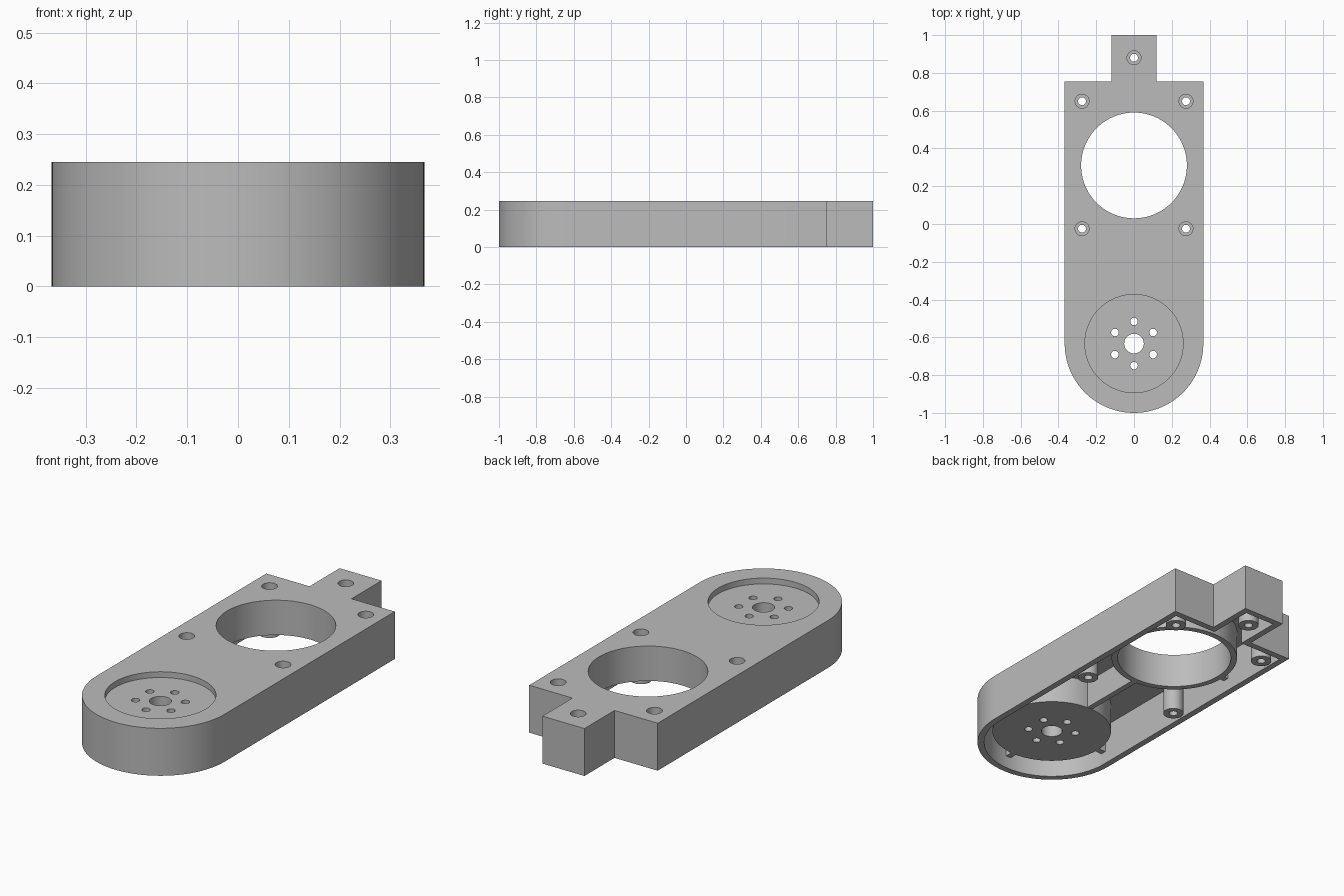
import bpy, bmesh, math

cube = bpy.data.objects.get("Cube")
if cube:
    bpy.data.objects.remove(cube, do_unlink=True)

grey = bpy.data.materials.new("plain_grey")
grey.use_nodes = True
grey.diffuse_color = (0.5, 0.5, 0.5, 1)
grey.node_tree.nodes["Principled BSDF"].inputs["Base Color"].default_value = (0.5, 0.5, 0.5, 1)

HEIGHT, WALL, CEILING, LIFT = 0.245, 0.033, 0.212, 0.065
DISC_Y, RING_Y = -0.633, 0.31
HALF, SHOULDER, TAB = 0.367, 0.755, 0.12


def prism(name, points, z0, z1):
    """Extrude a closed plan outline between two heights."""
    bm = bmesh.new()
    face = bm.faces.new([bm.verts.new((x, y, z0)) for x, y in points])
    top = bmesh.ops.extrude_face_region(bm, geom=[face])
    verts = [g for g in top["geom"] if isinstance(g, bmesh.types.BMVert)]
    bmesh.ops.translate(bm, verts=verts, vec=(0, 0, z1 - z0))
    bmesh.ops.recalc_face_normals(bm, faces=bm.faces)
    mesh = bpy.data.meshes.new(name)
    bm.to_mesh(mesh)
    bm.free()
    obj = bpy.data.objects.new(name, mesh)
    bpy.context.collection.objects.link(obj)
    return obj


def cylinder(name, x, y, r, z0, z1, n=48):
    turn = [2 * math.pi * i / n for i in range(n)]
    return prism(name, [(x + r * math.cos(a), y + r * math.sin(a)) for a in turn], z0, z1)


def box(name, x0, x1, y0, y1, z0, z1):
    return prism(name, [(x0, y0), (x1, y0), (x1, y1), (x0, y1)], z0, z1)


def outline(inset):
    """Rounded arm with a square tab at the back."""
    r, t, s = HALF - inset, TAB - inset, SHOULDER - inset
    arc = [math.pi + math.pi * i / 64 for i in range(65)]
    pts = [(r * math.cos(a), DISC_Y + r * math.sin(a)) for a in arc]
    return pts + [(r, s), (t, s), (t, 1 - inset), (-t, 1 - inset), (-t, s), (-r, s)]


def combine(target, tool, operation):
    mod = target.modifiers.new("combine", "BOOLEAN")
    mod.object, mod.operation, mod.solver = tool, operation, "EXACT"
    graph = bpy.context.evaluated_depsgraph_get()
    mesh = bpy.data.meshes.new_from_object(target.evaluated_get(graph))
    target.modifiers.clear()
    target.data = mesh
    bpy.data.objects.remove(tool, do_unlink=True)


# Hollow shell, open underneath
body = prism("arm_housing", outline(0), 0, HEIGHT)
combine(body, prism("cavity", outline(WALL), -0.1, CEILING), "DIFFERENCE")

# Stiffening ribs, disc boss, bearing ring and screw posts
inside = CEILING + 0.015
posts = [(sx * 0.275, y) for sx in (-1, 1) for y in (-0.025, 0.65)] + [(0, 0.88)]
added = [
    box("long_rib", -0.015, 0.015, -0.985, RING_Y, LIFT + 0.001, inside),
    box("disc_rib", -0.35, 0.35, DISC_Y - 0.015, DISC_Y + 0.015, LIFT + 0.001, inside),
    box("ring_rib", -0.35, 0.35, RING_Y - 0.015, RING_Y + 0.015, LIFT + 0.001, inside),
    cylinder("disc_boss", 0, DISC_Y, 0.293, LIFT, inside + 0.002, 80),
    cylinder("ring_boss", 0, RING_Y, 0.31, LIFT, inside + 0.003, 80),
]
added += [cylinder("post", x, y, 0.05, 0, inside + 0.005, 32) for x, y in posts]
for part in added:
    combine(body, part, "UNION")

# Bearing opening, round recess, bolt holes and counterbores
cuts = [
    cylinder("opening", 0, RING_Y, 0.28, -0.1, 0.4, 80),
    cylinder("recess", 0, DISC_Y, 0.26, HEIGHT - 0.03, 0.4, 80),
    cylinder("shaft_hole", 0, DISC_Y, 0.052, -0.1, 0.4, 32),
]
for i in range(6):
    a = math.pi / 2 + i * math.pi / 3
    cuts.append(cylinder("bolt_hole", 0.117 * math.cos(a), DISC_Y + 0.117 * math.sin(a),
                         0.02, -0.1, 0.4, 24))
for x, y in posts:
    cuts.append(cylinder("screw_hole", x, y, 0.021, -0.1, 0.4, 24))
    cuts.append(cylinder("counterbore", x, y, 0.037, HEIGHT - 0.1, 0.4, 32))
for part in cuts:
    combine(body, part, "DIFFERENCE")

# Colour and shading
body.data.materials.clear()
body.data.materials.append(grey)
bpy.ops.object.select_all(action="DESELECT")
body.select_set(True)
bpy.context.view_layer.objects.active = body
bpy.ops.object.shade_smooth_by_angle(angle=math.radians(30))
